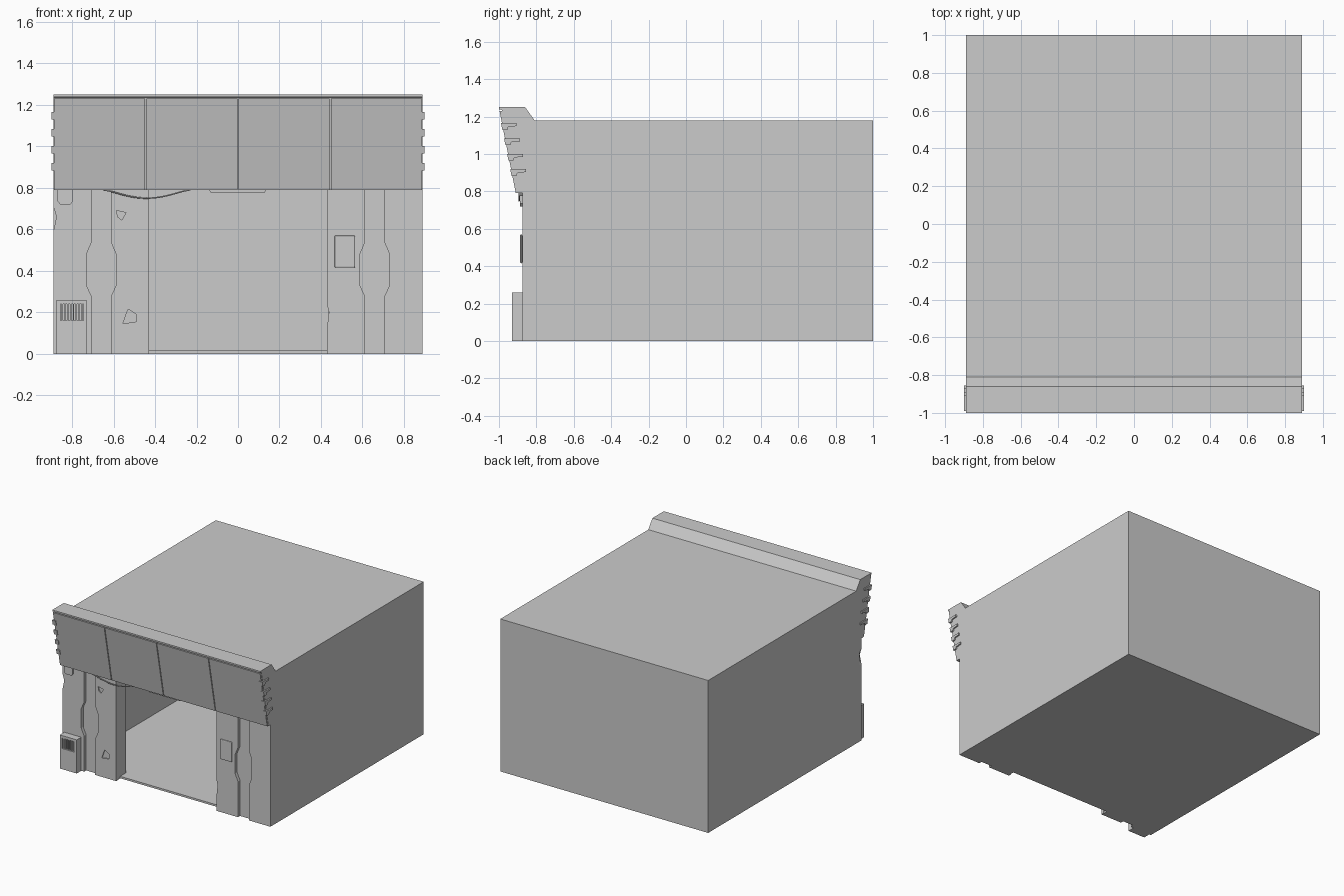
import bpy
import bmesh
from mathutils import Vector

cube = bpy.data.objects.get("Cube")
if cube:
    bpy.data.objects.remove(cube, do_unlink=True)

grey = bpy.data.materials.new("plain_grey")
grey.use_nodes = True
grey.diffuse_color = (0.6, 0.6, 0.6, 1)
grey.node_tree.nodes["Principled BSDF"].inputs["Base Color"].default_value = grey.diffuse_color


def prism(name, outline, axis, start, end):
    """Extrude an outline: (y, z) points along x, or (x, z) points along y."""
    bm = bmesh.new()
    if axis == "x":
        verts = [bm.verts.new((start, a, b)) for a, b in outline]
        shift = Vector((end - start, 0, 0))
    else:
        verts = [bm.verts.new((a, start, b)) for a, b in outline]
        shift = Vector((0, end - start, 0))
    face = bm.faces.new(verts)
    new = bmesh.ops.extrude_face_region(bm, geom=[face], use_keep_orig=True)["geom"]
    bmesh.ops.translate(bm, vec=shift, verts=[g for g in new if isinstance(g, bmesh.types.BMVert)])
    bmesh.ops.recalc_face_normals(bm, faces=bm.faces)
    mesh = bpy.data.meshes.new(name)
    bm.to_mesh(mesh)
    bm.free()
    mesh.materials.append(grey)
    obj = bpy.data.objects.new(name, mesh)
    bpy.context.collection.objects.link(obj)
    return obj


def box(name, x, y, z):
    return prism(name, [(x[0], z[0]), (x[1], z[0]), (x[1], z[1]), (x[0], z[1])], "y", *y)


def apply(obj, modifier):
    bpy.context.view_layer.objects.active = obj
    bpy.ops.object.modifier_apply(modifier=modifier.name)


def cut(obj, cutter):
    cutter.hide_render = True
    mod = obj.modifiers.new("cut", "BOOLEAN")
    mod.operation = "DIFFERENCE"
    mod.solver = "EXACT"
    mod.object = cutter
    apply(obj, mod)
    bpy.data.objects.remove(cutter, do_unlink=True)


def bevel(obj, width, segments=2):
    mod = obj.modifiers.new("bevel", "BEVEL")
    mod.width = width
    mod.segments = segments
    apply(obj, mod)


W = 0.89        # half width of the building
FRONT = -0.875  # face of the front cladding
WALL = -0.85    # face of the wall behind it
EAVE = 0.79     # underside of the fascia

# Hollow building with an open doorway and a low floor
building = box("building", (-W, W), (WALL, 1), (0, 1.18))
cut(building, box("room", (-0.83, 0.83), (-0.75, 0.96), (0.015, 1.12)))
cut(building, box("doorway", (-0.435, 0.435), (-1, -0.7), (0.015, EAVE)))
cut(building, box("sill_recess", (-0.435, 0.435), (-1, -0.82), (-0.1, EAVE)))

# Sloped fascia: core with a top lip, and four panels with gaps
prism("fascia_core", [(-1, 1.25), (-0.86, 1.25), (-0.81, 1.18), (WALL, 1.18), (WALL, EAVE),
                      (-0.9, EAVE), (-0.985, 1.236), (-1, 1.238)], "x", -W, W)
for i in range(4):
    x = -W + i * W / 2
    prism("fascia_panel", [(-0.997, 1.23), (-0.98, 1.23), (-0.895, EAVE), (-0.91, EAVE)],
          "x", x + 0.003, x + W / 2 - 0.003)

# Fins wrapping both ends of the fascia
for side in (-1, 1):
    for i in range(4):
        z = 1.165 - i * 0.082
        y = -0.91 - 0.2 * (z - EAVE)
        prism("fascia_fin", [(y - 0.004, z), (y + 0.08, z), (y + 0.08, z - 0.016),
                             (y + 0.035, z - 0.02), (y + 0.03, z - 0.036), (y + 0.003, z - 0.036)],
              "x", side * 0.87, side * 0.9)

# Front cladding on each side of a vertical channel that widens in the middle
swell = [(0, 0), (0.275, 0), (0.33, 0.025), (0.48, 0.025), (0.54, 0), (EAVE, 0)]
chipped = {("outer", -1): [(W, 0.71), (0.875, 0.66), (W, 0.59)],
           ("inner", 1): [(0.43, 0.235), (0.438, 0.2), (0.43, 0.13)]}
cladding = {}
for side in (-1, 1):
    for part, edge, channel, sign in (("outer", W, 0.705, 1), ("inner", 0.43, 0.613, -1)):
        line = [(channel + sign * s, z) for z, s in swell]
        line += [(edge, EAVE)] + chipped.get((part, side), []) + [(edge, 0)]
        cladding[part, side] = prism(part + "_cladding", [(side * x, z) for x, z in line],
                                     "y", FRONT, WALL)

# Chips knocked out of the cladding
for chip in ([(-0.585, 0.69), (-0.54, 0.68), (-0.56, 0.645), (-0.58, 0.66)],
             [(-0.53, 0.215), (-0.49, 0.19), (-0.49, 0.155), (-0.555, 0.145)]):
    cut(cladding["inner", -1], prism("chip", chip, "y", -0.9, FRONT + 0.008))

# Vent box with a slatted grille
vent = box("vent_box", (-0.875, -0.73), (-0.93, FRONT), (0, 0.26))
cut(vent, box("grille_recess", (-0.855, -0.745), (-1, -0.91), (0.16, 0.24)))
for i in range(8):
    x = -0.85 + i * 0.0135
    box("vent_slat", (x, x + 0.006), (-0.925, -0.91), (0.16, 0.24))

# Door control box
control = box("control_box", (0.465, 0.565), (-0.887, FRONT), (0.415, 0.57))
bevel(control, 0.006)

# Small junction box under the fascia
prism("junction_box", [(-0.87, EAVE), (-0.87, 0.735), (-0.857, 0.72), (-0.808, 0.72),
                       (-0.795, 0.735), (-0.795, EAVE)], "y", -0.887, FRONT)

# Lamp strip over the doorway
prism("lamp_strip", [(-0.14, EAVE), (-0.13, 0.776), (0.127, 0.776), (0.137, EAVE)],
      "y", -0.895, -0.87)

# Cable sagging below the fascia
curve = bpy.data.curves.new("hanging_cable", "CURVE")
curve.dimensions = "3D"
curve.bevel_depth = 0.004
curve.bevel_resolution = 1
spline = curve.splines.new("POLY")
steps = 16
spline.points.add(steps)
for i, point in enumerate(spline.points):
    t = i / steps
    sag = (4 * t * (1 - t)) ** 1.5
    point.co = (-0.65 + 0.42 * t, -0.892, EAVE - 0.04 * sag, 1)
curve.materials.append(grey)
bpy.context.collection.objects.link(bpy.data.objects.new("hanging_cable", curve))
